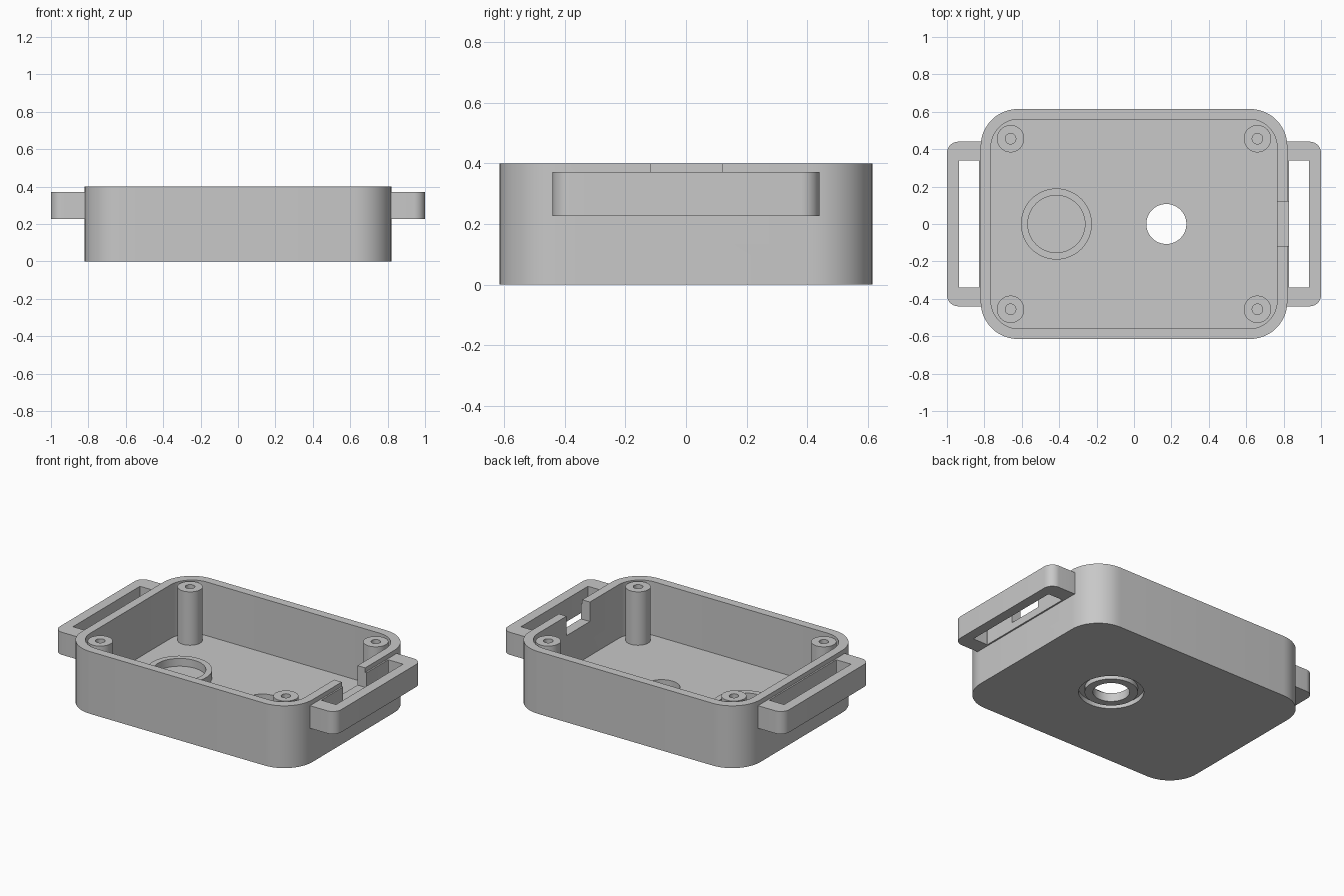
import bpy
import bmesh
import math

cube = bpy.data.objects.get("Cube")
if cube:
    bpy.data.objects.remove(cube, do_unlink=True)

# Single plastic material
grey = bpy.data.materials.new("grey plastic")
grey.use_nodes = True
COLOUR = (0.58, 0.58, 0.58, 1)
grey.diffuse_color = COLOUR
grey.node_tree.nodes["Principled BSDF"].inputs["Base Color"].default_value = COLOUR

HEIGHT = 0.4
FLOOR = 0.055


def rounded(x0, x1, y0, y1, r_left, r_right, steps=12):
    """Rounded rectangle outline, with own radius for the left and right corners."""
    pts = []
    corners = ((x1, y1, -1, -1, r_right), (x0, y1, 1, -1, r_left),
               (x0, y0, 1, 1, r_left), (x1, y0, -1, 1, r_right))
    for i, (x, y, sx, sy, r) in enumerate(corners):
        for k in range(steps + 1):
            a = math.pi / 2 * (i + k / steps)
            pts.append((x + sx * r + r * math.cos(a), y + sy * r + r * math.sin(a)))
    return pts


def circle(x, y, r, n=48):
    return [(x + r * math.cos(math.tau * i / n), y + r * math.sin(math.tau * i / n))
            for i in range(n)]


def prism(name, outline, z0, z1, hole=None):
    """Extrude an outline, optionally with a matching inner loop as a hole."""
    bm = bmesh.new()

    def walls(loop):
        low, high = ([bm.verts.new((x, y, z)) for x, y in loop] for z in (z0, z1))
        strip(low, high)
        return low, high

    def strip(a, b):
        n = len(a)
        for i in range(n):
            j = (i + 1) % n
            bm.faces.new((a[i], a[j], b[j], b[i]))

    low, high = walls(outline)
    if hole:
        inner_low, inner_high = walls(hole)
        strip(low, inner_low)
        strip(high, inner_high)
    else:
        bm.faces.new(low)
        bm.faces.new(high)
    bmesh.ops.recalc_face_normals(bm, faces=bm.faces)
    mesh = bpy.data.meshes.new(name)
    bm.to_mesh(mesh)
    bm.free()
    mesh.materials.append(grey)
    obj = bpy.data.objects.new(name, mesh)
    bpy.context.collection.objects.link(obj)
    return obj


def cut(obj, *cutters):
    """Subtract the cutters one by one and bake the result."""
    for cutter in cutters:
        cutter.hide_render = True
        mod = obj.modifiers.new("cut", 'BOOLEAN')
        mod.operation = 'DIFFERENCE'
        mod.solver = 'EXACT'
        mod.object = cutter
        bpy.context.view_layer.objects.active = obj
        bpy.ops.object.modifier_apply(modifier=mod.name)


# Cutters
cavity = prism("cavity_cutter", rounded(-0.765, 0.765, -0.56, 0.56, 0.15, 0.15), FLOOR, 0.5)
floor_hole = prism("floor_hole_cutter", circle(0.173, 0, 0.107), -0.1, 0.2)
groove = prism("seal_groove_cutter", circle(0.173, 0, 0.19), -0.1, 0.03,
               circle(0.173, 0, 0.155))
notch = prism("cable_notch_cutter", rounded(0.72, 0.87, -0.117, 0.12, 0.001, 0.001, 1),
              0.275, 0.5)

# Open tray with floor hole, underside groove and cable notch
tray = prism("tray_body", rounded(-0.82, 0.82, -0.615, 0.615, 0.2, 0.2), 0, HEIGHT)
cut(tray, cavity, floor_hole, groove, notch)
parts = [tray]

# Strap loops on both ends
for side, name in ((1, "left_strap_loop"), (-1, "right_strap_loop")):
    outer = rounded(0.775, 1, -0.44, 0.44, 0.001, 0.06)
    slot = rounded(0.83, 0.935, -0.34, 0.34, 0.001, 0.001)
    loop = prism(name, [(side * x, y) for x, y in outer], 0.226, 0.371,
                 [(side * x, y) for x, y in slot])
    if side > 0:
        cut(loop, notch)
    parts.append(loop)

# Screw posts with blind holes
for sx, end in ((1, "left"), (-1, "right")):
    for sy, face in ((1, "back"), (-1, "front")):
        x, y = sx * 0.66, sy * 0.456
        parts.append(prism(f"{face}_{end}_screw_post", circle(x, y, 0.073),
                           FLOOR - 0.01, HEIGHT - 0.002, circle(x, y, 0.028)))

# Raised seat ring on the floor
parts.append(prism("floor_ring", circle(-0.415, 0, 0.19), FLOOR - 0.01, 0.105,
                   circle(-0.415, 0, 0.153)))

for cutter in (cavity, floor_hole, groove, notch):
    bpy.data.objects.remove(cutter, do_unlink=True)

# Smooth curved walls, keep the edges crisp
bpy.ops.object.select_all(action='DESELECT')
for part in parts:
    part.select_set(True)
bpy.context.view_layer.objects.active = tray
bpy.ops.object.shade_smooth_by_angle(angle=math.radians(30))
